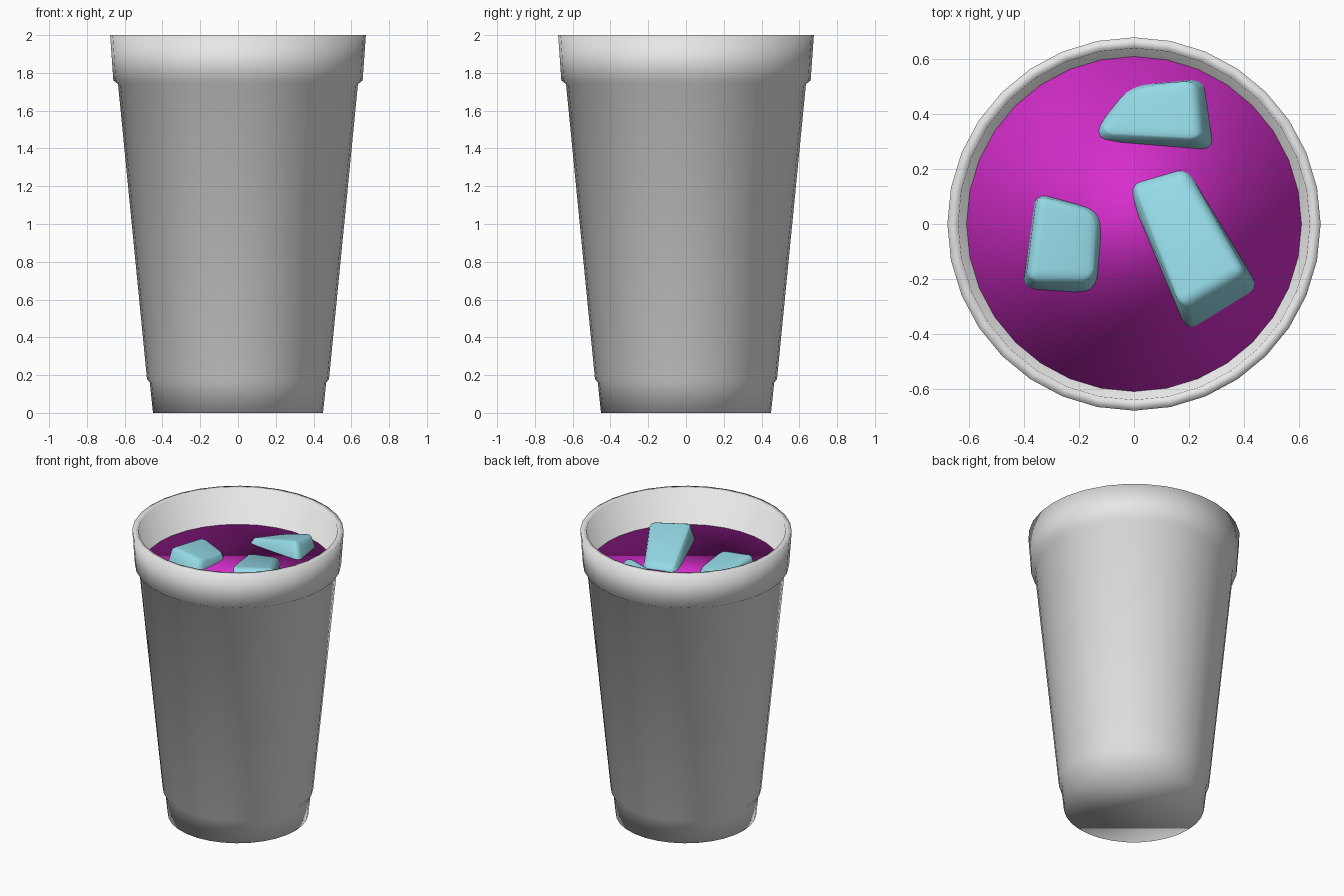
import bpy, bmesh, math

cube = bpy.data.objects.get("Cube")
if cube:
    bpy.data.objects.remove(cube, do_unlink=True)

SIDES = 32
LIQUID_Z = 1.76


def material(name, rgb):
    m = bpy.data.materials.new(name)
    m.use_nodes = True
    m.diffuse_color = (*rgb, 1)
    m.node_tree.nodes["Principled BSDF"].inputs["Base Color"].default_value = (*rgb, 1)
    return m


def finish(name, bm, mat):
    bmesh.ops.recalc_face_normals(bm, faces=bm.faces)
    mesh = bpy.data.meshes.new(name)
    bm.to_mesh(mesh)
    bm.free()
    mesh.materials.append(mat)
    mesh.shade_smooth()
    obj = bpy.data.objects.new(name, mesh)
    bpy.context.collection.objects.link(obj)
    return obj


def lathe(name, profile, mat):
    """Turn a (radius, height) profile around z, capping both ends."""
    bm = bmesh.new()
    rings = []
    for r, z in profile:
        angles = [math.tau * i / SIDES for i in range(SIDES)]
        rings.append([bm.verts.new((r * math.sin(a), r * math.cos(a), z)) for a in angles])
    for low, high in zip(rings, rings[1:]):
        for i in range(SIDES):
            j = (i + 1) % SIDES
            bm.faces.new((low[i], low[j], high[j], high[i]))
    bm.faces.new(rings[0])
    bm.faces.new(rings[-1])
    return finish(name, bm, mat)


def ice(name, top, waterline, mat):
    """Tilted block through the liquid surface, with rounded edges."""
    bm = bmesh.new()
    points = list(top) + [(x, y, LIQUID_Z - 0.05) for x, y in waterline]
    for p in points:
        bm.verts.new(p)
    bmesh.ops.convex_hull(bm, input=bm.verts)
    bmesh.ops.dissolve_limit(bm, angle_limit=math.radians(8), verts=bm.verts, edges=bm.edges)
    obj = finish(name, bm, mat)
    bevel = obj.modifiers.new("rounded_edges", "BEVEL")
    bevel.width = 0.035
    bevel.segments = 3
    bevel.angle_limit = math.radians(25)
    return obj


cup_grey = material("cup_white", (0.8, 0.8, 0.8))
magenta = material("drink_magenta", (0.68, 0.027, 0.61))
ice_blue = material("ice_blue", (0.32, 0.75, 0.85))

# Cup: stepped foot, tapered wall, thick rim band and inner wall
lathe("cup", [
    (0.45, 0), (0.467, 0.16), (0.482, 0.18), (0.635, 1.74),
    (0.66, 1.76), (0.677, 2.0), (0.638, 2.0), (0.605, 1.74),
], cup_grey)

# Liquid: thin disc filling the inside of the cup
lathe("drink", [(0.6, LIQUID_Z - 0.01), (0.608, LIQUID_Z)], magenta)

# Ice blocks
ice("ice_back",
    [(-0.13, 0.33, 1.79), (0.24, 0.31, 1.87), (0.22, 0.52, 1.84), (0.0, 0.49, 1.79)],
    [(-0.18, 0.29), (0.31, 0.25), (0.27, 0.53), (-0.05, 0.5)], ice_blue)
ice("ice_left",
    [(-0.39, -0.2, 1.86), (-0.15, -0.2, 1.83), (-0.14, 0.04, 1.79), (-0.35, 0.1, 1.83)],
    [(-0.41, -0.25), (-0.13, -0.27), (-0.1, 0.05), (-0.36, 0.12)], ice_blue)
ice("ice_front",
    [(0.17, -0.3, 1.9), (0.4, -0.17, 1.9), (0.19, 0.19, 1.79), (0.0, 0.14, 1.79)],
    [(0.2, -0.42), (0.47, -0.25), (0.19, 0.22), (-0.04, 0.15)], ice_blue)
